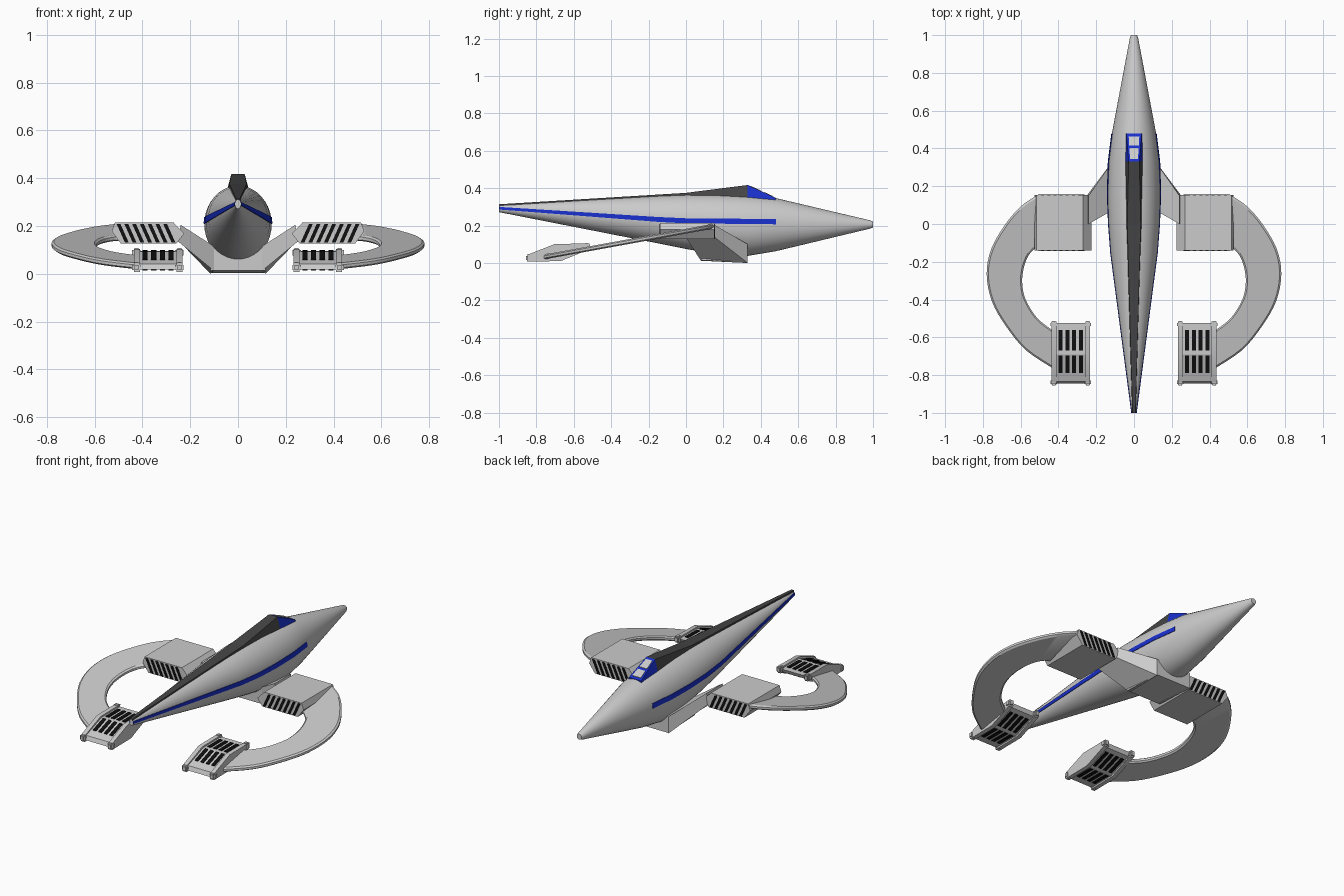
import bpy, bmesh, math
from mathutils import Vector

if "Cube" in bpy.data.objects:
    bpy.data.objects.remove(bpy.data.objects["Cube"])

def material(name, col):
    m = bpy.data.materials.new(name)
    m.diffuse_color = (*col, 1)
    m.use_nodes = True
    m.node_tree.nodes["Principled BSDF"].inputs["Base Color"].default_value = m.diffuse_color
    return m

BLUE = material("blue", (0.01, 0.03, 0.62))
DARK = material("charcoal", (0.06, 0.06, 0.06))
BLACK = material("black", (0.005, 0.005, 0.005))

def finish(name, bm, mat=None, mirror=False, smooth=None):
    bmesh.ops.recalc_face_normals(bm, faces=bm.faces)
    me = bpy.data.meshes.new(name)
    bm.to_mesh(me)
    bm.free()
    ob = bpy.data.objects.new(name, me)
    bpy.context.collection.objects.link(ob)
    if mat:
        me.materials.append(mat)
    if mirror:
        mod = ob.modifiers.new("mirror", 'MIRROR')
        mod.use_mirror_merge = False
    if smooth:
        bpy.context.view_layer.objects.active = ob
        ob.select_set(True)
        bpy.ops.object.shade_smooth_by_angle(angle=math.radians(smooth))
        ob.select_set(False)
    return ob

def add_loft(bm, sections):
    rings = [[bm.verts.new(p) for p in s] for s in sections]
    n = len(rings[0])
    for a, b in zip(rings, rings[1:]):
        for i in range(n):
            j = (i + 1) % n
            bm.faces.new((a[i], a[j], b[j], b[i]))
    bm.faces.new(rings[0])
    bm.faces.new(rings[-1][::-1])

def loft(name, sections, **kw):
    bm = bmesh.new()
    add_loft(bm, sections)
    return finish(name, bm, **kw)

def lofts(name, parts, **kw):
    bm = bmesh.new()
    for p in parts:
        add_loft(bm, p)
    return finish(name, bm, **kw)

def lerp_table(table, y):
    for a, b in zip(table, table[1:]):
        if a[0] <= y <= b[0]:
            t = (y - a[0]) / (b[0] - a[0])
            return [p + (q - p) * t for p, q in zip(a[1:], b[1:])]
    return list(table[-1][1:])

# Fuselage: y, half width, bottom, top
BODY = [(-1, .012, .272, .31), (-.15, .124, .105, .362), (0, .135, .075, .369),
        (.16, .141, .048, .368), (.33, .136, .038, .361), (.48, .117, .063, .347),
        (.985, .022, .184, .228), (1, .016, .19, .222)]
sections = []
for y, w, lo, hi in BODY:
    c, h = (lo + hi) / 2, (hi - lo) / 2
    sections.append([(w * math.cos(a), y, c + h * math.sin(a))
                     for a in (i * math.tau / 40 for i in range(40))])
loft("fuselage", sections, smooth=40)

# Side stripes following the hull: y, low, high
STRIPE = [(-1, .286, .300), (-.15, .220, .246), (0, .212, .239), (.48, .207, .235)]
def hull_x(y, z):
    w, lo, hi = lerp_table(BODY, y)
    c, h = (lo + hi) / 2, (hi - lo) / 2
    return w * math.sqrt(max(0, 1 - ((z - c) / h) ** 2))
sections = []
for y in (-1, -.7, -.4, -.15, 0, .16, .33, .48):
    lo, hi = lerp_table(STRIPE, y)
    a, b = hull_x(y, lo), hull_x(y, hi)
    sections.append([(a + .003, y, lo), (b + .003, y, hi),
                     (max(b - .02, 0), y, hi), (max(a - .02, 0), y, lo)])
loft("side_stripe", sections, mat=BLUE, mirror=True)

# Dorsal spine and canopy
def trap(y, wb, wt, zb, zt):
    return [(-wb, y, zb), (wb, y, zb), (wt, y, zt), (-wt, y, zt)]
rear = trap(.33, .05, .028, .335, .417)
loft("dorsal_spine", [trap(-1, .012, .008, .285, .314),
                      trap(0, .044, .036, .345, .375), rear], mat=DARK)
loft("canopy_frame", [rear, trap(.478, .045, .04, .32, .349)], mat=BLUE)
panes = []
for t0, t1 in ((.1, .48), (.58, .9)):
    s = []
    for t in (t0, t1):
        y, z, w = .33 + .148 * t, .417 - .068 * t, .02 + .009 * t
        s.append(trap(y, w, w, z - .01, z + .003))
    panes.append(s)
lofts("canopy_windows", panes)

# Keel and swept struts
loft("keel", [[(x, .08, .015), (x, .33, .004), (x, .33, .10), (x, .08, .12)]
              for x in (-.115, .115)])
loft("strut", [[(.10, .08, .012), (.115, .33, 0), (.115, .33, .10), (.10, .08, .115)],
               [(.25, 0, .135), (.25, .15, .14), (.24, .15, .205), (.24, 0, .205)]],
     mirror=True)

# Engine pods with slanted vents at both ends
POD = [(.225, .168), (.27, .215), (.515, .215), (.528, .178), (.49, .127), (.258, .127)]
loft("engine_pod", [[(x, y, z) for x, z in POD] for y in (-.14, .153)], mirror=True)
slats = []
for ya, yb in ((-.143, -.13), (.14, .156)):
    for i in range(7):
        x = .262 + i * .0325
        slats.append([[(x, y, .131), (x + .016, y, .131),
                       (x + .051, y, .209), (x + .035, y, .209)] for y in (ya, yb)])
lofts("engine_vents", slats, mat=BLACK, mirror=True)

# Curved ring wings: outer x, y, inner x, y
WING = [(.50, .153, .50, -.12), (.52, .148, .515, -.122), (.60, .092, .55, -.155),
        (.68, 0, .572, -.195), (.755, -.13, .586, -.245), (.78, -.265, .592, -.305),
        (.752, -.41, .582, -.375), (.675, -.545, .55, -.445),
        (.57, -.67, .50, -.51), (.42, -.77, .42, -.57)]
def catmull(p, q, r, s, t):
    return [.5 * (2*b + (c-a)*t + (2*a-5*b+4*c-d)*t*t + (3*b-a-3*c+d)*t**3)
            for a, b, c, d in zip(p, q, r, s)]
rows = []
for i in range(len(WING) - 1):
    k = WING[max(i-1, 0)], WING[i], WING[i+1], WING[min(i+2, len(WING)-1)]
    rows += [catmull(*k, t / 4) for t in range(4)]
rows.append(WING[-1])
sections = []
for ox, oy, ix, iy in rows:
    s = []
    for t, d in ((0, -.006), (0, .006), (.05, .013), (.95, .013),
                 (1, .006), (1, -.006), (.95, -.013), (.05, -.013)):
        x, y = ox + (ix - ox) * t, oy + (iy - oy) * t
        s.append((x, y, .122 + .182 * (y + .265) + d))
    sections.append(s)
loft("ring_wing", sections, mirror=True, smooth=30)

# Tail thrusters: swept panel, thicker side rails and corner knuckles
PANEL = [(-.845, .018), (-.835, .042), (-.69, .093), (-.525, .095),
         (-.535, .073), (-.68, .018)]
RAIL = [(-.85, .008), (-.845, .045), (-.70, .102), (-.515, .104),
        (-.525, .07), (-.67, .01)]
loft("thruster_panel", [[(x, y, z) for y, z in PANEL] for x in (.24, .43)], mirror=True)
lofts("thruster_rails", [[[(x, y, z) for y, z in RAIL] for x in (a, a + .025)]
                         for a in (.232, .411)], mirror=True, smooth=30)
bm = bmesh.new()
for x in (.245, .425):
    for y, z in ((-.838, .027), (-.532, .088)):
        new = bmesh.ops.create_cube(bm, size=1)["verts"]
        bmesh.ops.scale(bm, vec=(.036, .036, .04), verts=new)
        bmesh.ops.translate(bm, vec=(x, y, z), verts=new)
bmesh.ops.bevel(bm, geom=bm.edges[:], offset=.009, segments=2, affect='EDGES')
finish("thruster_knuckles", bm, mirror=True, smooth=35)

# Thruster grilles above and below
slats = []
for (y0, z0), (y1, z1) in (((-.79, .058), (-.695, .0915)), ((-.67, .0935), (-.56, .095)),
                           ((-.665, .025), (-.56, .062)), ((-.80, .018), (-.69, .018))):
    for i in range(4):
        x = .27 + i * .036
        slats.append([[(x, y, z - .004), (x + .021, y, z - .004),
                       (x + .021, y, z + .004), (x, y, z + .004)]
                      for y, z in ((y0, z0), (y1, z1))])
lofts("thruster_grille", slats, mat=BLACK, mirror=True)
